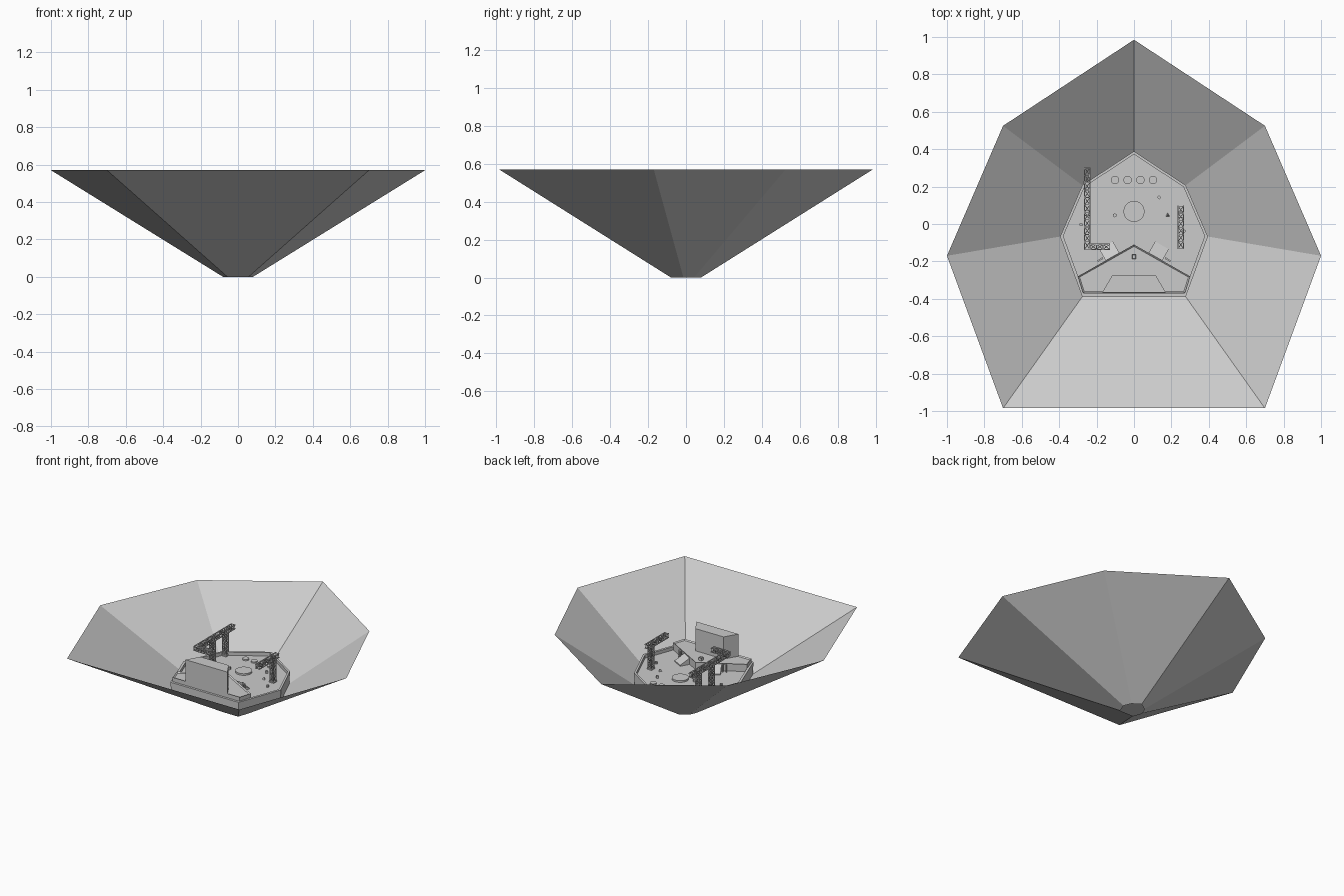
import bpy, bmesh
from math import radians
from mathutils import Vector, Matrix

if "Cube" in bpy.data.objects:
    bpy.data.objects.remove(bpy.data.objects["Cube"])

RIM = [(0.70, -0.985), (1.0, -0.17), (0.70, 0.525), (0, 0.985),
       (-0.70, 0.525), (-1.0, -0.17), (-0.70, -0.985)]
FLOOR = 0.258


def finish(name, bm, normals=True):
    if normals:
        bmesh.ops.recalc_face_normals(bm, faces=bm.faces)
    me = bpy.data.meshes.new(name)
    bm.to_mesh(me)
    bm.free()
    ob = bpy.data.objects.new(name, me)
    bpy.context.collection.objects.link(ob)
    return ob


def lofted(name, rings, cap_start=False, cap_end=False, closed=False):
    """Heptagon rings given as (scale, z), joined by walls."""
    bm = bmesh.new()
    loops = [[bm.verts.new((x * s, y * s, z)) for x, y in RIM] for s, z in rings]
    pairs = list(zip(loops, loops[1:]))
    if closed:
        pairs.append((loops[-1], loops[0]))
    for a, b in pairs:
        for i in range(7):
            j = (i + 1) % 7
            bm.faces.new((a[i], a[j], b[j], b[i]))
    if cap_start:
        bm.faces.new(loops[0])
    if cap_end:
        bm.faces.new(loops[-1])
    return finish(name, bm)


def prism(name, pts, z0, z1, lip=0):
    """Polygon extruded from z0 to z1, optionally with a raised lip."""
    bm = bmesh.new()
    face = bm.faces.new([bm.verts.new((x, y, z0)) for x, y in pts])
    ext = bmesh.ops.extrude_face_region(bm, geom=[face])["geom"]
    for v in ext:
        if isinstance(v, bmesh.types.BMVert):
            v.co.z = z1
    bm.faces.ensure_lookup_table()
    bmesh.ops.recalc_face_normals(bm, faces=bm.faces)
    if lip:
        top = [f for f in bm.faces if f.normal.z > 0.9]
        bmesh.ops.inset_region(bm, faces=top, thickness=lip)
        for v in {v for f in top for v in f.verts}:
            v.co.z -= 0.008
    return finish(name, bm)


def disc(name, x, y, r, h, sides=24, r_top=None, z=FLOOR):
    bm = bmesh.new()
    bmesh.ops.create_cone(bm, cap_ends=True, segments=sides, radius1=r,
                          radius2=r if r_top is None else r_top, depth=h,
                          matrix=Matrix.Translation((x, y, z + h / 2)))
    return finish(name, bm)


def bar(bm, a, b, t=0.005):
    """Square bar between two points."""
    a, b = Vector(a), Vector(b)
    d = b - a
    m = (Matrix.Translation((a + b) / 2) @ d.to_track_quat('Z', 'Y').to_matrix().to_4x4()
         @ Matrix.Diagonal((t, t, d.length + t, 1)))
    bmesh.ops.create_cube(bm, size=1, matrix=m)


def truss(bm, a, b, w=0.028):
    """Four-chord lattice along a main axis from a to b."""
    a, b = Vector(a), Vector(b)
    d = b - a
    k = max(range(3), key=lambda i: abs(d[i]))
    u, v = [Vector([1.0 if i == n else 0.0 for i in range(3)]) * w / 2
            for n in range(3) if n != k]
    corners = [u + v, v - u, -u - v, u - v]
    n = max(2, round(d.length / 0.04))
    for i, c in enumerate(corners):
        e = corners[(i + 1) % 4]
        bar(bm, a + c, b + c, 0.006)
        for s in range(n):
            p, q = a + d * s / n, a + d * (s + 1) / n
            bar(bm, p + c, p + e, 0.004)
            bar(bm, *((p + c, q + e) if s % 2 else (p + e, q + c)), 0.004)
        bar(bm, b + c, b + e, 0.004)


# faceted outer funnel, open at top and bottom
lofted("funnel_wall", [(0.08, 0), (1, 0.57)])

# seven-sided deck with raised curb
lofted("deck", [(0.393, 0.195), (0.393, FLOOR)], True, True)
lofted("deck_curb", [(0.395, 0.25), (0.395, 0.282), (0.378, 0.282), (0.378, 0.25)], closed=True)

# raised front stage with lip, and the tall block on it
prism("front_stage", [(0, -0.11), (-0.30, -0.28), (-0.272, -0.37),
                      (0.272, -0.37), (0.30, -0.28)], FLOOR, 0.312, 0.01)
prism("stage_block", [(-0.115, -0.272), (-0.17, -0.366),
                      (0.17, -0.366), (0.115, -0.272)], 0.30, 0.467)
prism("stage_post", [(-0.012, -0.187), (0.012, -0.187),
                     (0.012, -0.163), (-0.012, -0.163)], 0.30, 0.325, 0.004)

# sloped ramps and small brackets on both sides of the stage
along, out = Vector((0.87, -0.493, 0)), Vector((0.493, 0.87, 0))
for side, sx in (("right", 1), ("left", -1)):
    bm = bmesh.new()
    mid = Vector((0.115, -0.175, 0))
    prof = [(0, FLOOR), (0.07, FLOOR), (0.07, FLOOR + 0.008), (0, 0.305)]
    ends = [[bm.verts.new(mid + along * s + out * o + Vector((0, 0, z)))
             for o, z in prof] for s in (-0.042, 0.042)]
    for e in ends:
        bm.faces.new(e)
    for i in range(4):
        j = (i + 1) % 4
        bm.faces.new((ends[0][i], ends[0][j], ends[1][j], ends[1][i]))
    bmesh.ops.transform(bm, matrix=Matrix.Diagonal((sx, 1, 1, 1)), verts=bm.verts)
    finish(side + "_ramp", bm)

    bm = bmesh.new()
    for s in (-0.012, 0.012):
        p = Vector((0.18, -0.19, FLOOR)) + along * s
        p.x *= sx
        bar(bm, p, p + Vector((0, 0, 0.06)), 0.008)
    a, b = [Vector((0.18, -0.19, 0.318)) + along * s for s in (-0.012, 0.012)]
    a.x *= sx
    b.x *= sx
    bar(bm, a, b, 0.008)
    finish(side + "_bracket", bm)

# left lattice gantry: two legs, long beam and side arm
ZB = 0.437
bm = bmesh.new()
truss(bm, (-0.25, 0.30, ZB), (-0.25, -0.135, ZB))
truss(bm, (-0.236, -0.122, ZB), (-0.13, -0.122, ZB))
for y in (0.21, 0.06):
    truss(bm, (-0.25, y, FLOOR), (-0.25, y, ZB - 0.014))
finish("left_gantry", bm)

# right lattice gantry: one leg and a beam
bm = bmesh.new()
truss(bm, (0.25, 0.095, ZB), (0.25, -0.13, ZB))
truss(bm, (0.25, 0.05, FLOOR), (0.25, 0.05, ZB - 0.014))
finish("right_gantry", bm)

# foot plates under the gantry legs
for i, (x, y) in enumerate([(-0.25, 0.21), (-0.25, 0.06), (0.25, 0.05)]):
    h = 0.019
    prism(f"foot_plate_{i}", [(x - h, y - h), (x + h, y - h), (x + h, y + h), (x - h, y + h)],
          FLOOR, FLOOR + 0.008)

# round pads on the deck
disc("centre_pad", 0, 0.067, 0.056, 0.012, 32)
for i in range(4):
    disc(f"small_pad_{i}", -0.102 + 0.068 * i, 0.235, 0.022, 0.01, 20)

# scattered small solids
disc("marker_hex", -0.103, 0.046, 0.011, 0.018, 6)
disc("marker_cube", 0.134, 0.142, 0.011, 0.016, 4)
disc("marker_cone", 0.18, 0.046, 0.013, 0.02, 3, 0.0)
disc("marker_left", -0.283, -0.003, 0.009, 0.016, 8)
disc("marker_right", 0.267, -0.038, 0.009, 0.016, 8)
